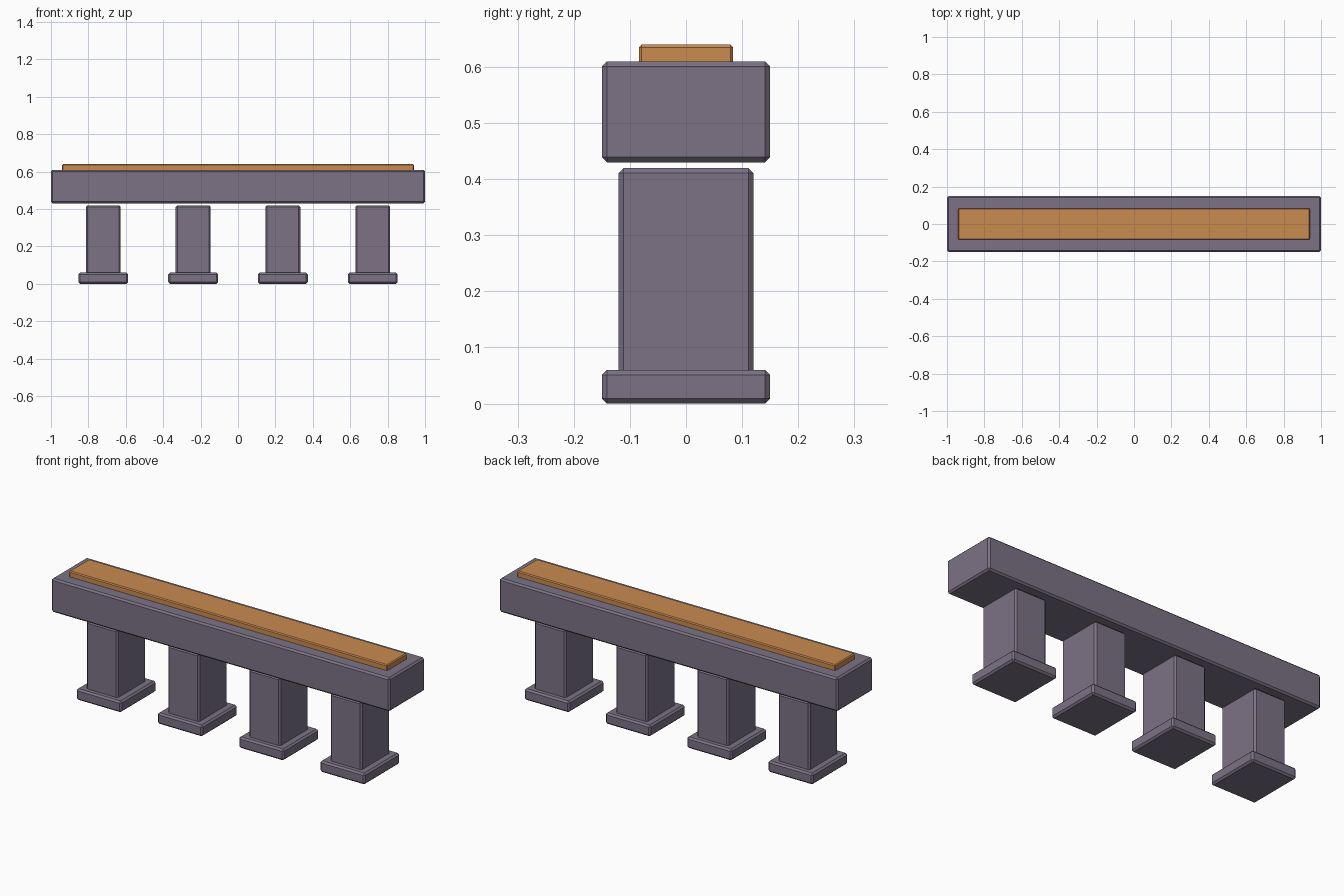
import bpy

cube = bpy.data.objects.get("Cube")
if cube:
    bpy.data.objects.remove(cube, do_unlink=True)


def make_material(name, rgb):
    mat = bpy.data.materials.new(name)
    mat.use_nodes = True
    color = (*rgb, 1.0)
    mat.diffuse_color = color
    mat.node_tree.nodes["Principled BSDF"].inputs["Base Color"].default_value = color
    return mat


stone = make_material("purple grey stone", (0.20, 0.17, 0.235))
wood = make_material("orange wood", (0.59, 0.26, 0.08))


def block(name, x, size_x, size_y, bottom, top, chamfer, mat):
    """Box with flat chamfered edges, centred on y = 0."""
    bpy.ops.mesh.primitive_cube_add(size=1, location=(x, 0, (bottom + top) / 2))
    obj = bpy.context.object
    obj.name = name
    obj.scale = (size_x, size_y, top - bottom)
    bpy.ops.object.transform_apply(location=False, rotation=False, scale=True)
    obj.data.materials.append(mat)
    bevel = obj.modifiers.new("chamfer", "BEVEL")
    bevel.width = chamfer
    bevel.segments = 1
    return obj


# Long beam and the plank laid on it
block("beam", 0, 2.0, 0.30, 0.43, 0.61, 0.009, stone)
block("top_plank", 0, 1.88, 0.168, 0.60, 0.64, 0.005, wood)

# Four piers, each on a wider foot, just short of the beam
for i, x in enumerate((-0.72, -0.24, 0.24, 0.72), start=1):
    block(f"pier_{i}", x, 0.186, 0.24, 0.04, 0.42, 0.009, stone)
    block(f"pier_foot_{i}", x, 0.266, 0.30, 0.0, 0.06, 0.009, stone)
